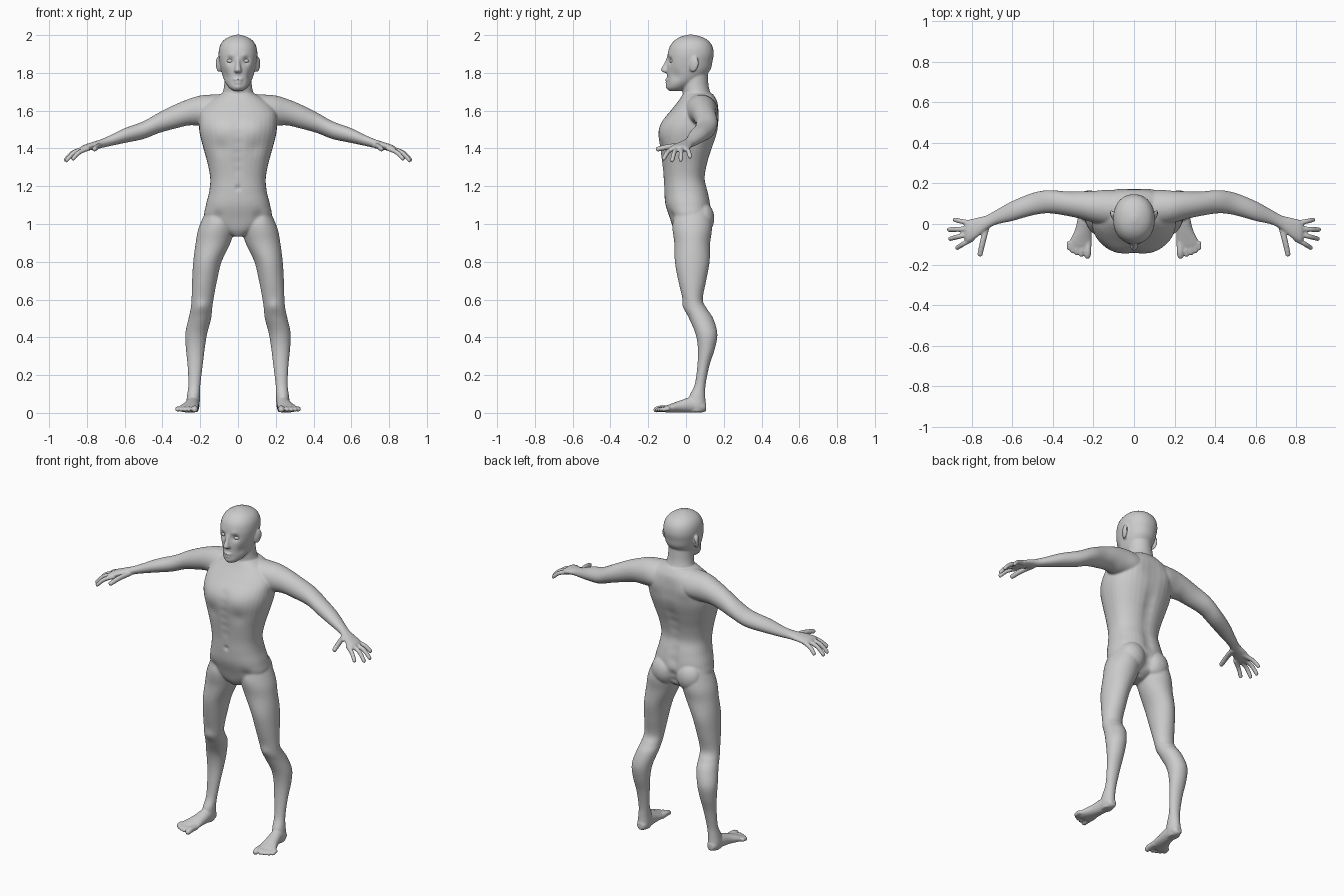
import bpy, bmesh, math
from mathutils import Vector, Matrix

X, Y, Z = Vector((1, 0, 0)), Vector((0, 1, 0)), Vector((0, 0, 1))
RING = 36
bm = bmesh.new()


def smooth_sections(rows, steps=5):
    """Catmull-Rom interpolation of section rows."""
    out = []
    for i in range(len(rows) - 1):
        a, b, c, d = (rows[max(0, min(len(rows) - 1, i + k))] for k in (-1, 0, 1, 2))
        for s in range(steps):
            t = s / steps
            out.append([0.5 * (2*q + (r - p)*t + (2*p - 5*q + 4*r - w)*t*t
                               + (3*q - p - 3*r + w)*t**3)
                        for p, q, r, w in zip(a, b, c, d)])
    return out + [list(rows[-1])]


def loft(rows, u, v, power=2.0):
    """Closed skin through rows of (x, y, z, radius along u, radius along v)."""
    rings = []
    for x, y, z, a, b in smooth_sections(rows):
        ring = []
        for k in range(RING):
            t = 2 * math.pi * k / RING
            c, s = math.cos(t), math.sin(t)
            c = math.copysign(abs(c) ** (2 / power), c)
            s = math.copysign(abs(s) ** (2 / power), s)
            ring.append(bm.verts.new(Vector((x, y, z)) + u * a * c + v * b * s))
        rings.append(ring)
    for r0, r1 in zip(rings, rings[1:]):
        for k in range(RING):
            n = (k + 1) % RING
            bm.faces.new((r0[k], r0[n], r1[n], r1[k]))
    bm.faces.new(rings[0][::-1])
    bm.faces.new(rings[-1])


def digit(p0, p1, p2, r):
    """Finger or toe: a round-tipped tube through three points."""
    p0, p1, p2 = Vector(p0), Vector(p1), Vector(p2)
    d = (p2 - p0).normalized()
    u = d.cross(Z).normalized()
    tip = p2 - d * r * 0.7
    loft([(*p0, r, r), (*p1, r, r), (*tip, r * .9, r * .9),
          (*(p2 - d * r * .2), r * .6, r * .6), (*p2, r * .2, r * .2)], u, u.cross(d))


def blob(loc, size, rot=(0, 0)):
    m = (Matrix.Translation(loc) @ Matrix.Rotation(rot[1], 4, 'Z')
         @ Matrix.Rotation(rot[0], 4, 'X') @ Matrix.Diagonal((*size, 1)))
    bmesh.ops.create_uvsphere(bm, u_segments=24, v_segments=16, radius=1, matrix=m)


# Arm and palm
loft([(.06, .075, 1.605, .085, .083), (.14, .08, 1.603, .085, .082),
      (.20, .085, 1.60, .078, .08), (.26, .093, 1.592, .068, .07),
      (.33, .10, 1.57, .06, .064), (.42, .11, 1.535, .057, .054),
      (.50, .098, 1.497, .055, .047), (.60, .064, 1.468, .049, .039),
      (.68, .033, 1.44, .036, .028), (.73, .006, 1.424, .036, .023),
      (.78, -.02, 1.411, .05, .02), (.82, -.035, 1.40, .054, .017),
      (.835, -.038, 1.394, .042, .012)], Y, Z)

# Fingers and thumb
for p0, p1, p2 in (((.79, .003, 1.402), (.85, .013, 1.385), (.893, .023, 1.352)),
                   ((.80, -.022, 1.402), (.87, -.026, 1.38), (.922, -.028, 1.335)),
                   ((.80, -.048, 1.402), (.865, -.062, 1.38), (.915, -.075, 1.333)),
                   ((.79, -.07, 1.40), (.84, -.097, 1.38), (.88, -.122, 1.342))):
    digit(p0, p1, p2, .0125)
digit((.725, -.01, 1.415), (.745, -.085, 1.41), (.762, -.16, 1.395), .0145)

# Leg
loft([(.09, .03, 1.08, .075, .10), (.113, .033, .98, .095, .105),
      (.132, .033, .90, .092, .095), (.162, .033, .80, .075, .092),
      (.177, .033, .70, .066, .074), (.188, .036, .60, .058, .053),
      (.194, .052, .55, .057, .06), (.202, .080, .50, .060, .064),
      (.221, .108, .42, .058, .058), (.226, .108, .34, .050, .045),
      (.227, .092, .25, .040, .032), (.231, .075, .15, .032, .029),
      (.236, .060, .09, .034, .042), (.239, .058, .04, .036, .046),
      (.24, .055, .005, .028, .038)], X, Y)
blob((.083, .085, 1.03), (.08, .065, .085))          # buttock

# Foot and toes
loft([(.238, .107, .03, .018, .02), (.238, .085, .034, .032, .032),
      (.241, .03, .042, .036, .041), (.25, -.03, .034, .042, .032),
      (.262, -.08, .025, .054, .023), (.267, -.11, .02, .056, .017),
      (.268, -.12, .018, .045, .012)], X, Z)
for x, y, r in ((.228, -.172, .017), (.258, -.163, .0125), (.281, -.155, .0125),
                (.302, -.145, .012), (.32, -.13, .012)):
    digit((x - .002, -.085, .022), (x, y + .035, .022), (x + .002, y, .016), r)

# Ear
blob((.103, .042, 1.845), (.012, .026, .042), (-.2, -.4))

# Mirror every side part
half = bmesh.ops.duplicate(bm, geom=bm.verts[:] + bm.edges[:] + bm.faces[:])
bmesh.ops.scale(bm, vec=(-1, 1, 1),
                verts=[g for g in half['geom'] if isinstance(g, bmesh.types.BMVert)])

# Torso
loft([(0, .01, .935, .03, .05), (0, .02, .97, .10, .085), (0, .022, 1.03, .175, .107),
      (0, .012, 1.10, .17, .12), (0, .002, 1.17, .153, .117), (0, -.008, 1.24, .147, .11),
      (0, -.006, 1.32, .161, .121), (0, .001, 1.40, .183, .139), (0, .01, 1.48, .203, .155),
      (0, .022, 1.54, .207, .15), (0, .046, 1.60, .20, .127), (0, .062, 1.65, .155, .103),
      (0, .063, 1.69, .09, .078)], X, Y, 2.35)

# Neck
loft([(0, .06, 1.62, .10, .085), (0, .058, 1.68, .085, .075),
      (0, .05, 1.73, .074, .07), (0, .045, 1.80, .07, .07)], X, Y)

# Head
loft([(0, -.058, 1.705, .026, .032), (0, -.045, 1.722, .048, .056),
      (0, -.02, 1.75, .068, .08), (0, .0, 1.78, .08, .1),
      (0, .015, 1.82, .091, .116), (0, .02, 1.86, .099, .12),
      (0, .025, 1.90, .103, .122), (0, .027, 1.94, .097, .113),
      (0, .028, 1.97, .079, .091), (0, .026, 1.99, .049, .058),
      (0, .025, 2.002, .012, .015)], X, Y, 2.15)

# Nose and lips
loft([(0, -.085, 1.885, .012, .015), (0, -.097, 1.85, .012, .02),
      (0, -.107, 1.82, .018, .025), (0, -.105, 1.808, .02, .025),
      (0, -.098, 1.80, .012, .015)], X, Y)
blob((0, -.094, 1.765), (.027, .017, .008))
blob((0, -.092, 1.748), (.024, .017, .008))

# Fuse the parts into one skin
bmesh.ops.recalc_face_normals(bm, faces=bm.faces[:])
mesh = bpy.data.meshes.new("body")
bm.to_mesh(mesh)
bm.free()
body = bpy.data.objects.new("body", mesh)
bpy.context.collection.objects.link(body)
remesh = body.modifiers.new("fuse", 'REMESH')
remesh.mode = 'VOXEL'
remesh.voxel_size = .0055
relax = body.modifiers.new("relax", 'SMOOTH')
relax.factor, relax.iterations = .5, 5
graph = bpy.context.evaluated_depsgraph_get()
skin = bpy.data.meshes.new_from_object(body.evaluated_get(graph))
body.modifiers.clear()
body.data = skin
skin.name = "body"

# Surface detail: (centre, radius, push), mirrored when off centre
dents = [((.042, -.09, 1.865), .02, (0, .014, 0)),       # eye sockets
         ((.04, -.095, 1.892), .016, (0, -.004, 0)),     # brows
         ((.07, -.06, 1.785), .03, (-.006, .004, 0)),    # cheeks
         ((0, -.105, 1.725), .018, (0, -.006, 0)),       # chin
         ((0, -.12, 1.19), .014, (0, .008, 0)),          # navel
         ((.09, -.13, 1.50), .06, (0, -.006, 0)),        # chest
         ((.09, -.13, 1.40), .04, (0, .006, 0)),
         ((.11, .165, 1.57), .05, (0, .007, 0)),         # shoulder blades
         ((.19, -.015, .57), .03, (0, -.006, 0)),        # kneecaps
         ((.11, -.08, 1.04), .03, (0, .008, 0)),         # groin creases
         ((0, .15, 1.03), .025, (0, -.02, 0)),
         ((0, .14, .99), .025, (0, -.02, 0))]
dents += [((0, .13, 1.12 + .06 * i), .035, (0, -.009, 0)) for i in range(9)]   # spine
dents += [((0, -.135, 1.28 + .05 * i), .025, (0, .004, 0)) for i in range(6)]  # midline
for c, r, push in dents:
    for side in ((1, -1) if c[0] else (1,)):
        centre, move = Vector((c[0] * side, c[1], c[2])), Vector((push[0] * side, *push[1:]))
        for vert in skin.vertices:
            d2 = (vert.co - centre).length_squared / (r * r)
            if d2 < 6:
                vert.co += move * math.exp(-d2)
for face in skin.polygons:
    face.use_smooth = True

# Eyes
for side, name in ((-1, "eye_right"), (1, "eye_left")):
    bm = bmesh.new()
    blob((.041 * side, -.071, 1.863), (.019, .016, .011))
    eye = bpy.data.meshes.new(name)
    bm.to_mesh(eye)
    bm.free()
    for face in eye.polygons:
        face.use_smooth = True
    bpy.context.collection.objects.link(bpy.data.objects.new(name, eye))
